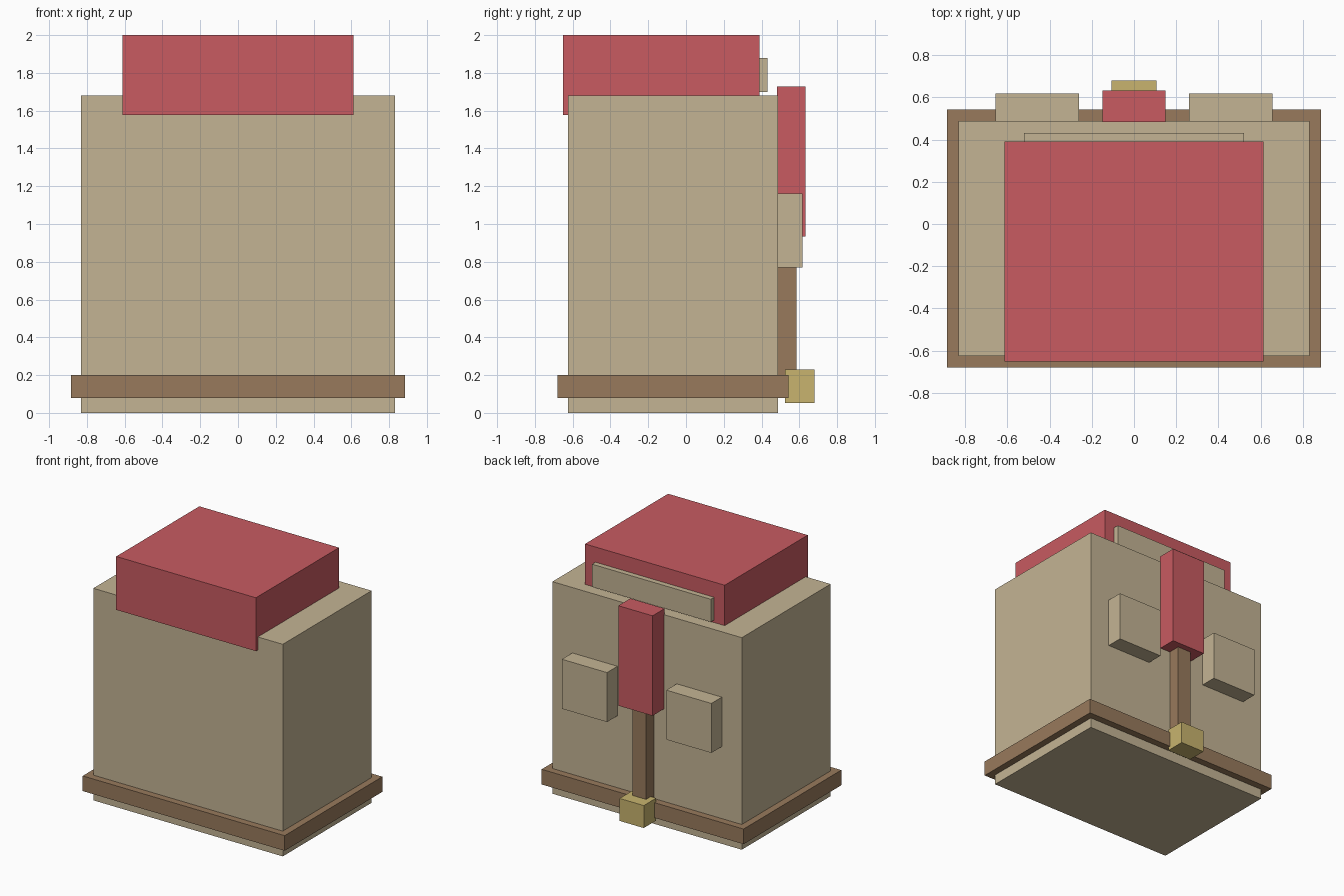
import bpy
import bmesh
from mathutils import Vector

cube = bpy.data.objects.get("Cube")
if cube:
    bpy.data.objects.remove(cube, do_unlink=True)


def linear(c):
    c /= 255
    return c / 12.92 if c <= 0.04045 else ((c + 0.055) / 1.055) ** 2.4


def material(name, r, g, b):
    color = (linear(r), linear(g), linear(b), 1)
    mat = bpy.data.materials.new(name)
    mat.use_nodes = True
    mat.diffuse_color = color
    mat.node_tree.nodes["Principled BSDF"].inputs["Base Color"].default_value = color
    return mat


tan = material("tan", 196, 180, 148)
red = material("red", 200, 91, 97)
brown = material("brown", 152, 122, 92)
gold = material("gold", 200, 180, 110)


def box(name, mat, x, y, z):
    """Flat-sided box spanning the (min, max) range on each axis."""
    bm = bmesh.new()
    bmesh.ops.create_cube(bm, size=1)
    low, high = (Vector(p) for p in zip(x, y, z))
    bmesh.ops.scale(bm, vec=high - low, verts=bm.verts)
    bmesh.ops.translate(bm, vec=(low + high) / 2, verts=bm.verts)
    mesh = bpy.data.meshes.new(name)
    bm.to_mesh(mesh)
    bm.free()
    mesh.materials.append(mat)
    obj = bpy.data.objects.new(name, mesh)
    bpy.context.collection.objects.link(obj)
    return obj


# Main body with the band around its foot
box("body", tan, (-0.83, 0.83), (-0.625, 0.487), (0, 1.68))
box("base_band", brown, (-0.885, 0.885), (-0.68, 0.543), (0.08, 0.2))

# Top block and the plate on its back
box("top_block", red, (-0.612, 0.612), (-0.65, 0.39), (1.577, 2))
box("top_back_plate", tan, (-0.52, 0.52), (0.385, 0.432), (1.7, 1.88))

# Central strap, its cover and the buckle
box("strap_cover", red, (-0.15, 0.15), (0.482, 0.633), (0.935, 1.727))
box("strap", brown, (-0.06, 0.06), (0.48, 0.585), (0.15, 1.0))
box("buckle", gold, (-0.106, 0.106), (0.525, 0.68), (0.052, 0.23))

# Mirrored pair of pockets
for side, sign in (("left", 1), ("right", -1)):
    x = sorted((sign * 0.26, sign * 0.655))
    box(side + "_pocket", tan, x, (0.48, 0.618), (0.77, 1.162))
